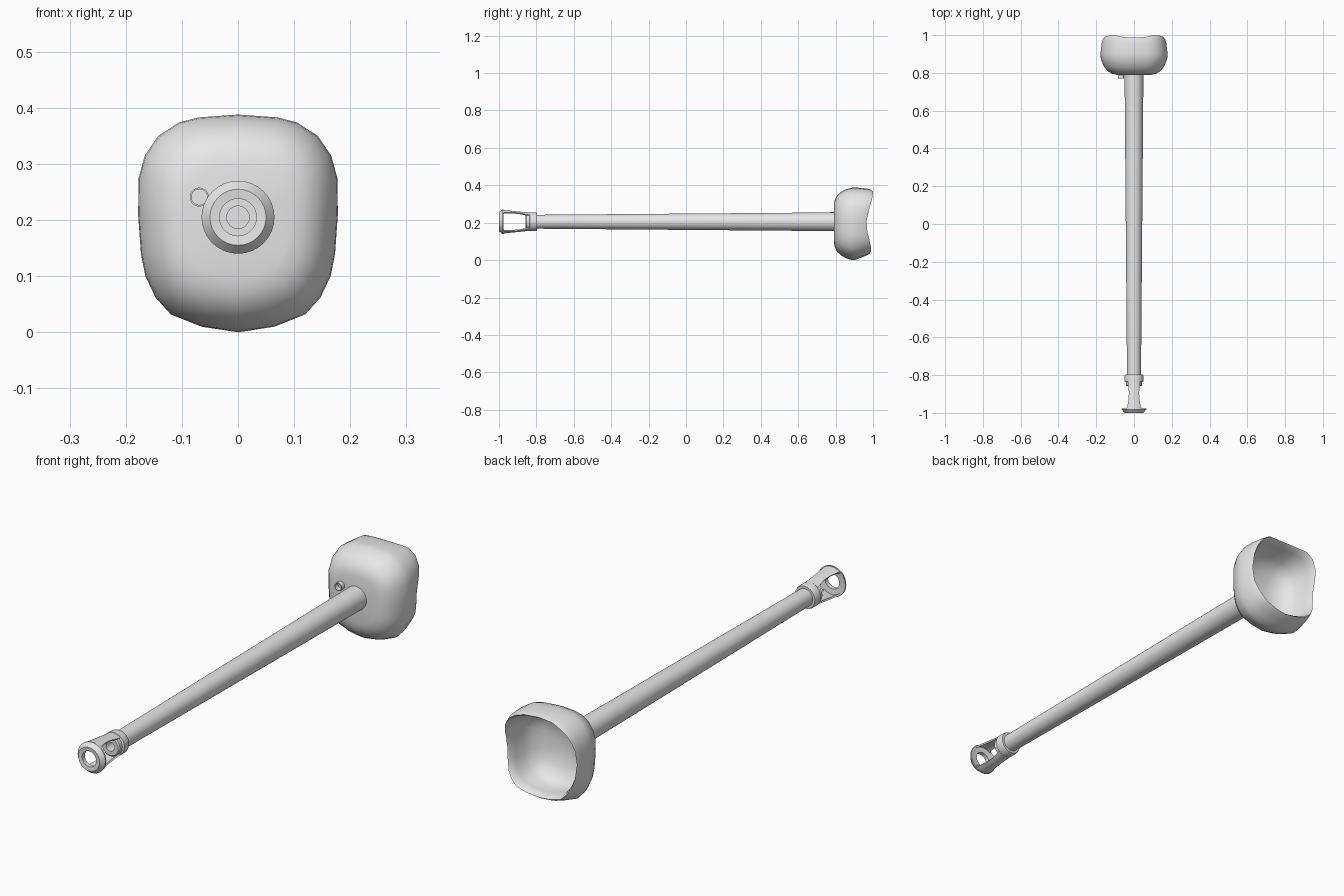
import bpy, bmesh, math

if "Cube" in bpy.data.objects:
    bpy.data.objects.remove(bpy.data.objects["Cube"])

CZ = 0.205          # height of the tube axis
SEG = 32

grey = bpy.data.materials.new("light_grey")
grey.diffuse_color = (0.8, 0.8, 0.8, 1)
grey.use_nodes = True
grey.node_tree.nodes["Principled BSDF"].inputs["Base Color"].default_value = grey.diffuse_color


def make(name, bm, angle=35):
    """Turn a bmesh into a shaded object."""
    bmesh.ops.remove_doubles(bm, verts=bm.verts, dist=1e-5)
    bmesh.ops.recalc_face_normals(bm, faces=bm.faces)
    me = bpy.data.meshes.new(name)
    bm.to_mesh(me)
    bm.free()
    me.materials.append(grey)
    ob = bpy.data.objects.new(name, me)
    bpy.context.collection.objects.link(ob)
    bpy.ops.object.select_all(action='DESELECT')
    ob.select_set(True)
    bpy.context.view_layer.objects.active = ob
    bpy.ops.object.shade_smooth_by_angle(angle=math.radians(angle))
    return ob


def skin(name, rings, closed=False, angle=35):
    """Bridge equal-length closed rings of points."""
    bm = bmesh.new()
    loops = [[bm.verts.new(p) for p in ring] for ring in rings]
    pairs = list(zip(loops, loops[1:]))
    if closed:
        pairs.append((loops[-1], loops[0]))
    for a, b in pairs:
        n = len(a)
        for i in range(n):
            bm.faces.new((a[i], a[(i + 1) % n], b[(i + 1) % n], b[i]))
    if not closed:
        bm.faces.new(loops[0])
        bm.faces.new(loops[-1])
    return make(name, bm, angle)


def lathe(name, profile, x=0, z=CZ, closed=False, seg=SEG):
    """Revolve (radius, y) points about an axis along y."""
    rings = [[(x + r * math.cos(2 * math.pi * i / seg), y,
               z + r * math.sin(2 * math.pi * i / seg)) for i in range(seg)]
             for r, y in profile]
    return skin(name, rings, closed)


# Long tapered tube
lathe("main_tube", [(0.037, -0.81), (0.05, 0.80)])

# Stepped collar with a blind bore
lathe("collar", [(0.02, -0.81), (0.02, -0.858), (0.038, -0.858), (0.043, -0.853),
                 (0.043, -0.837), (0.05, -0.833), (0.05, -0.806), (0.047, -0.797),
                 (0.036, -0.797)])

# Flared end ring
lathe("end_ring", [(0.033, -0.998), (0.05, -1.0), (0.065, -0.982), (0.065, -0.976),
                   (0.033, -0.98)], closed=True)

# Two curved struts joining ring and collar: (y, radius, half width)
STRUT = [(-0.978, 0.063, 0.042), (-0.965, 0.0615, 0.035), (-0.93, 0.058, 0.029),
         (-0.89, 0.054, 0.027), (-0.865, 0.051, 0.030), (-0.835, 0.049, 0.033)]
for label, side in (("upper_strut", 1), ("lower_strut", -1)):
    rings = []
    for y, r, w in STRUT:
        half = math.asin(w / r)
        arc = [half * (k / 3 - 1) for k in range(7)]
        outer = [(r * math.sin(a), y, CZ + side * r * math.cos(a)) for a in arc]
        inner = [((r - 0.007) * math.sin(a), y, CZ + side * (r - 0.007) * math.cos(a))
                 for a in reversed(arc)]
        rings.append(outer + inner)
    skin(label, rings)

# Small hollow port beside the tube
lathe("side_port", [(0.014, 0.80), (0.014, 0.77), (0.017, 0.77), (0.017, 0.81)],
      x=-0.069, z=0.241, seg=20)

# Cup outline, right half from top to bottom: (x, z, rim y, rim scale)
HALF = [(0, 0.388, 0.986, 0.94), (0.07, 0.383, 0.991, 0.945), (0.105, 0.374, 1.0, 0.95),
        (0.142, 0.35, 0.998, 0.95), (0.166, 0.315, 0.99, 0.94), (0.177, 0.275, 0.978, 0.93),
        (0.178, 0.21, 0.965, 0.92), (0.173, 0.14, 0.97, 0.91), (0.165, 0.10, 0.98, 0.89),
        (0.147, 0.062, 0.987, 0.87), (0.12, 0.032, 0.99, 0.85), (0.065, 0.010, 0.987, 0.83),
        (0, 0.0, 0.983, 0.82)]
OUTLINE = HALF + [(-x, z, y, s) for x, z, y, s in HALF[-2:0:-1]]


def cup_ring(scale, y):
    return [(x * scale, y, 0.2 + (z - 0.2) * scale) for x, z, _, _ in OUTLINE]


def rim_ring(ds, dy, blend=1):
    """Ring following the wavy rim; blend fades towards the fullest section."""
    ring = []
    for x, z, ry, rs in OUTLINE:
        s = 1 + (rs - 1) * blend + ds
        y = 0.90 + (ry - 0.90) * blend + dy
        ring.append((x * s, y, 0.2 + (z - 0.2) * s))
    return ring


outside = [cup_ring(s, y) for s, y in
           [(0.1, 0.79), (0.52, 0.79), (0.66, 0.796), (0.78, 0.809), (0.88, 0.83),
            (0.95, 0.856), (0.99, 0.88)]]
rim = [rim_ring(0, 0, 0), rim_ring(0.012, 0, 0.35), rim_ring(0.018, 0, 0.65),
       rim_ring(0.014, 0, 0.88), rim_ring(0, 0), rim_ring(-0.03, -0.008)]
inside = [rim_ring(-0.06, -0.04), cup_ring(0.80, 0.885), cup_ring(0.70, 0.85),
          cup_ring(0.50, 0.826), cup_ring(0.25, 0.815), cup_ring(0.05, 0.812)]
skin("face_cup", outside + rim + inside, angle=50)
